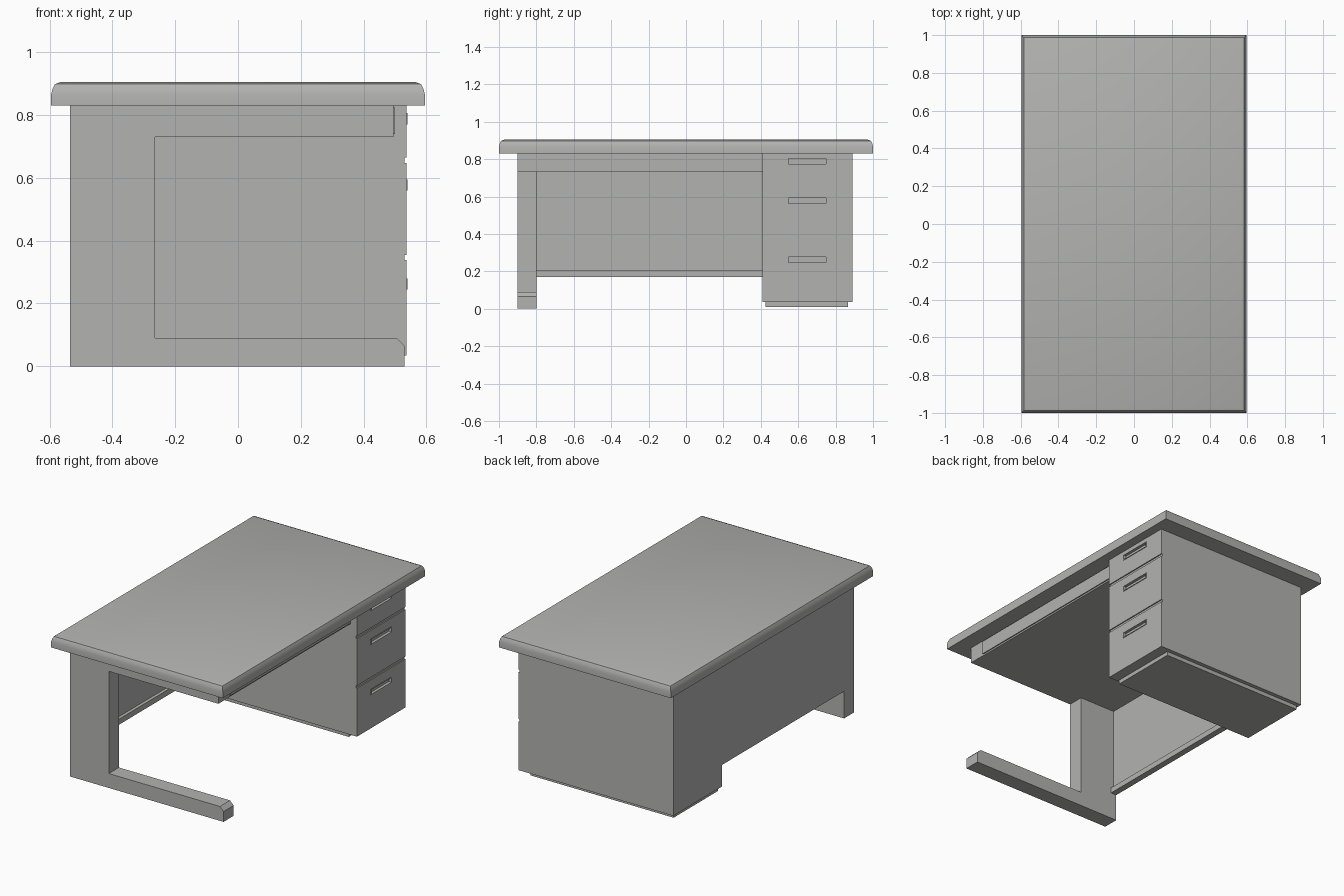
import bpy, bmesh, math

cube = bpy.data.objects.get("Cube")
if cube:
    bpy.data.objects.remove(cube, do_unlink=True)

grey = bpy.data.materials.new("warm_grey")
grey.use_nodes = True
colour = (0.45, 0.45, 0.44, 1)
grey.diffuse_color = colour
grey.node_tree.nodes["Principled BSDF"].inputs["Base Color"].default_value = colour


def make(name, bm):
    bmesh.ops.recalc_face_normals(bm, faces=bm.faces)
    mesh = bpy.data.meshes.new(name)
    bm.to_mesh(mesh)
    bm.free()
    mesh.materials.append(grey)
    obj = bpy.data.objects.new(name, mesh)
    bpy.context.collection.objects.link(obj)
    return obj


def box(name, x, y, z):
    """Box from (low, high) pairs on each axis."""
    bm = bmesh.new()
    bmesh.ops.create_cube(bm, size=1)
    for v in bm.verts:
        for i, (low, high) in enumerate((x, y, z)):
            v.co[i] = high if v.co[i] > 0 else low
    return make(name, bm)


def cut(obj, cutter):
    mod = obj.modifiers.new("pocket", 'BOOLEAN')
    mod.operation = 'DIFFERENCE'
    mod.solver = 'EXACT'
    mod.object = cutter
    cutter.hide_render = True
    cutter.hide_viewport = True
    cutter.display_type = 'WIRE'


# Table top: stacked rectangular rings with a rounded upper edge
bm = bmesh.new()
rings = []
for inset, z in ((0, .83), (0, .865), (.004, .882), (.012, .898), (.03, .905)):
    hx, hy = .595 - inset, 1 - inset
    rings.append([bm.verts.new((sx * hx, sy * hy, z))
                  for sx, sy in ((-1, -1), (1, -1), (1, 1), (-1, 1))])
for low, high in zip(rings, rings[1:]):
    for i in range(4):
        j = (i + 1) % 4
        bm.faces.new((low[i], low[j], high[j], high[i]))
bm.faces.new(rings[0])
bm.faces.new(rings[-1])
top = make("table_top", bm)
bpy.ops.object.select_all(action='DESELECT')
top.select_set(True)
bpy.context.view_layer.objects.active = top
bpy.ops.object.shade_smooth_by_angle(angle=math.radians(40))

# C-shaped end leg, extruded from its side profile
bm = bmesh.new()
profile = ((-.535, 0), (.53, 0), (.53, .065), (.505, .09), (-.265, .09),
           (-.265, .73), (.495, .73), (.495, .83), (-.535, .83))
face = bm.faces.new([bm.verts.new((x, -.9, z)) for x, z in profile])
extruded = bmesh.ops.extrude_face_region(bm, geom=[face])["geom"]
bmesh.ops.translate(bm, vec=(0, .1, 0),
                    verts=[g for g in extruded if isinstance(g, bmesh.types.BMVert)])
make("c_leg", bm)

# Modesty panel with its bottom rail
box("modesty_panel", (-.535, -.515), (-.8, .41), (.17, .83))
box("panel_rail", (-.515, -.495), (-.8, .41), (.17, .205))

# Shallow centre drawer under the top
box("centre_drawer_box", (-.515, .493), (-.8, .41), (.73, .83))
box("centre_drawer_front", (.493, .5), (-.79, .4), (.74, .824))

# Drawer cabinet and plinth
cabinet = box("cabinet", (-.535, .53), (.41, .89), (.035, .83))
box("plinth", (-.52, .47), (.425, .865), (.01, .035))

# Drawer fronts with rimmed recessed pulls
for label, z_range, pull_z in (("top", (.664, .83), .788),
                               ("middle", (.354, .648), .577),
                               ("bottom", (.035, .338), .262)):
    front = box(label + "_drawer_front", (.53, .537), (.41, .89), z_range)
    rim = box(label + "_pull_rim", (.531, .54), (.545, .752), (pull_z - .018, pull_z + .018))
    pocket = box(label + "_pull_cutter", (.522, .56), (.549, .748),
                 (pull_z - .014, pull_z + .014))
    for part in (cabinet, front, rim):
        cut(part, pocket)
